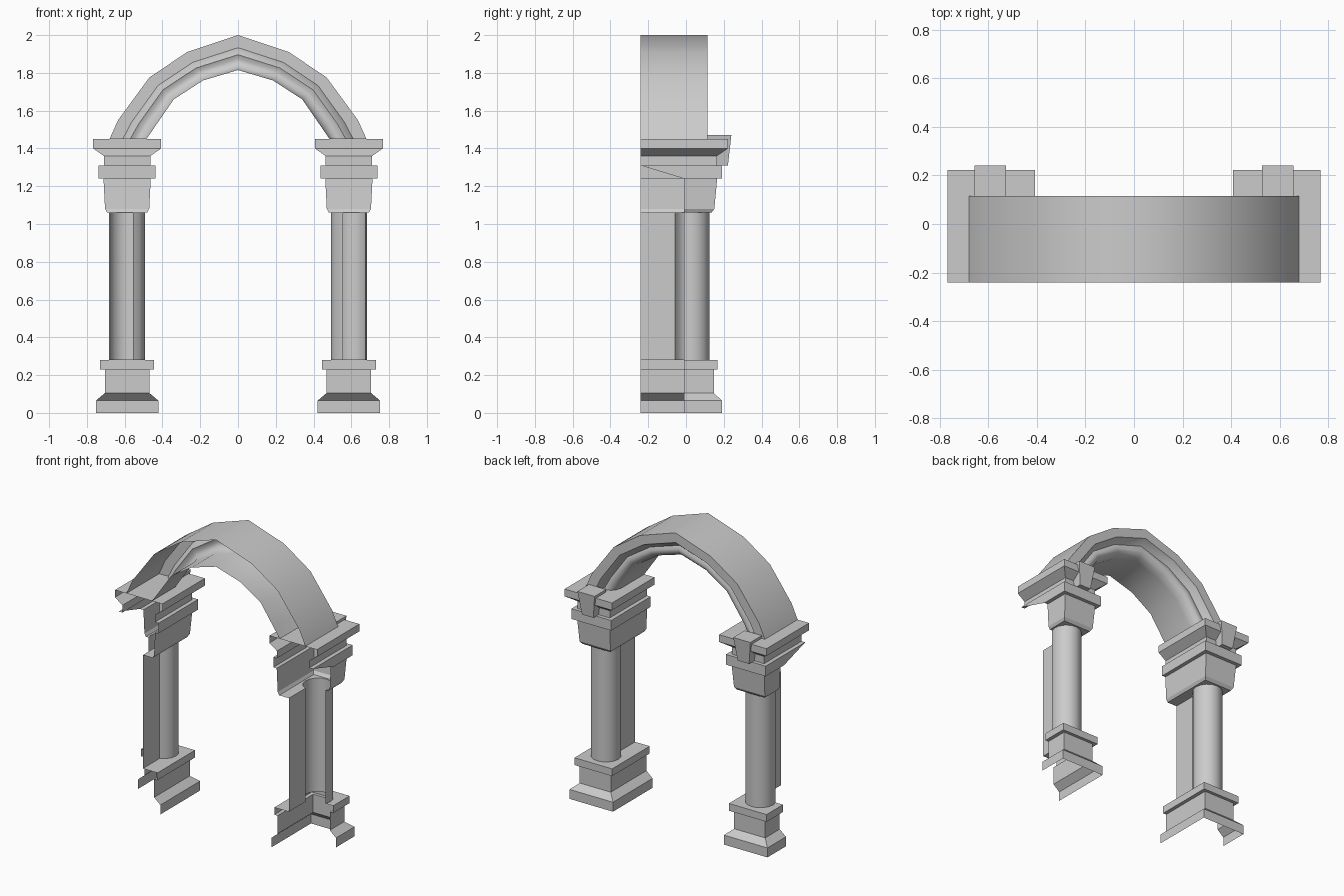
import bpy, math

if "Cube" in bpy.data.objects:
    bpy.data.objects.remove(bpy.data.objects["Cube"])

CX, BACK, WALL = 0.587, -0.24, -0.01   # pillar centre, open back, wall plane


def loft(name, loops, extra=(), mirror=True, smooth=None):
    """Skin open loops of equal length; extra = more faces as point lists."""
    n = len(loops[0])
    verts = [p for loop in loops for p in loop]
    faces = [(a * n + i, (a + 1) * n + i, (a + 1) * n + i + 1, a * n + i + 1)
             for a in range(len(loops) - 1) for i in range(n - 1)]
    for pts in extra:
        faces.append(tuple(range(len(verts), len(verts) + len(pts))))
        verts += pts
    me = bpy.data.meshes.new(name)
    me.from_pydata(verts, [], faces)
    ob = bpy.data.objects.new(name, me)
    bpy.context.collection.objects.link(ob)
    if mirror:
        ob.modifiers.new("mirror", 'MIRROR')
    if smooth:
        bpy.ops.object.select_all(action='DESELECT')
        ob.select_set(True)
        bpy.context.view_layer.objects.active = ob
        bpy.ops.object.shade_smooth_by_angle(angle=math.radians(smooth))
    return ob


def u_loop(half, front, z, end=WALL):
    """Three-sided plan: long jamb side, front, short outer side."""
    return [(CX - half, BACK, z), (CX - half, front, z),
            (CX + half, front, z), (CX + half, end, z)]


def shaft_loop(z):
    """Jamb strip running into a round column."""
    pts = [(CX - 0.032, BACK, z)]
    for i in range(13):
        a = math.radians(250.4 - 275.4 * i / 12)
        pts.append((CX + 0.095 * math.cos(a), 0.03 + 0.095 * math.sin(a), z))
    return pts


# Pedestal with its top ledge around the shaft
pedestal = [u_loop(*p) for p in [
    (0.165, 0.19, 0), (0.165, 0.19, 0.065), (0.118, 0.147, 0.105),
    (0.118, 0.147, 0.23), (0.143, 0.168, 0.23), (0.143, 0.168, 0.28)]]
ledge = pedestal[-1] + shaft_loop(0.28)[::-1]
loft("pedestals", pedestal, [ledge[::-1]])

# Shaft
loft("shafts", [shaft_loop(0.28), shaft_loop(1.06)], smooth=35)

# Capital and abacus; the outer side widens to the full depth above the band
capital = [u_loop(*p) for p in [
    (0.106, 0.135, 1.06), (0.117, 0.15, 1.08), (0.125, 0.165, 1.24),
    (0.151, 0.19, 1.24), (0.151, 0.19, 1.31, BACK), (0.123, 0.165, 1.31, BACK),
    (0.123, 0.165, 1.36, BACK), (0.18, 0.222, 1.40, BACK),
    (0.18, 0.222, 1.45, BACK)]]
loft("capitals", capital,
     [capital[0] + shaft_loop(1.06)[::-1], capital[-1][::-1]])


# Tapered bracket on the front of each abacus
def bracket_loop(half, front, z):
    x = 0.592
    return [(x - half, 0.115, z), (x - half, front, z),
            (x + half, front, z), (x + half, 0.115, z)]


low, high = bracket_loop(0.043, 0.222, 1.31), bracket_loop(0.065, 0.24, 1.47)
loft("brackets", [low, high], [low, high[::-1]])

# Arch: moulded section carried between outer and inner curves
half_outer = [(0.68, 1.45), (0.635, 1.55), (0.47, 1.775), (0.27, 1.91), (0, 2)]
half_inner = [(0.485, 1.45), (0.44, 1.515), (0.34, 1.66), (0.185, 1.76), (0, 1.815)]
section = [(0, BACK), (0, 0.115), (0.36, 0.115), (0.44, 0.09), (0.56, 0.07),
           (0.68, 0.08), (0.82, 0.075), (0.94, 0.05), (1, 0.01), (1, BACK)]


def both(pts):
    return [(-x, z) for x, z in pts[:-1]] + pts[::-1]


stations = [[(ox + (ix - ox) * t, y, oz + (iz - oz) * t) for t, y in section]
            for (ox, oz), (ix, iz) in zip(both(half_outer), both(half_inner))]
loft("arch", stations[::-1], mirror=False, smooth=40)
